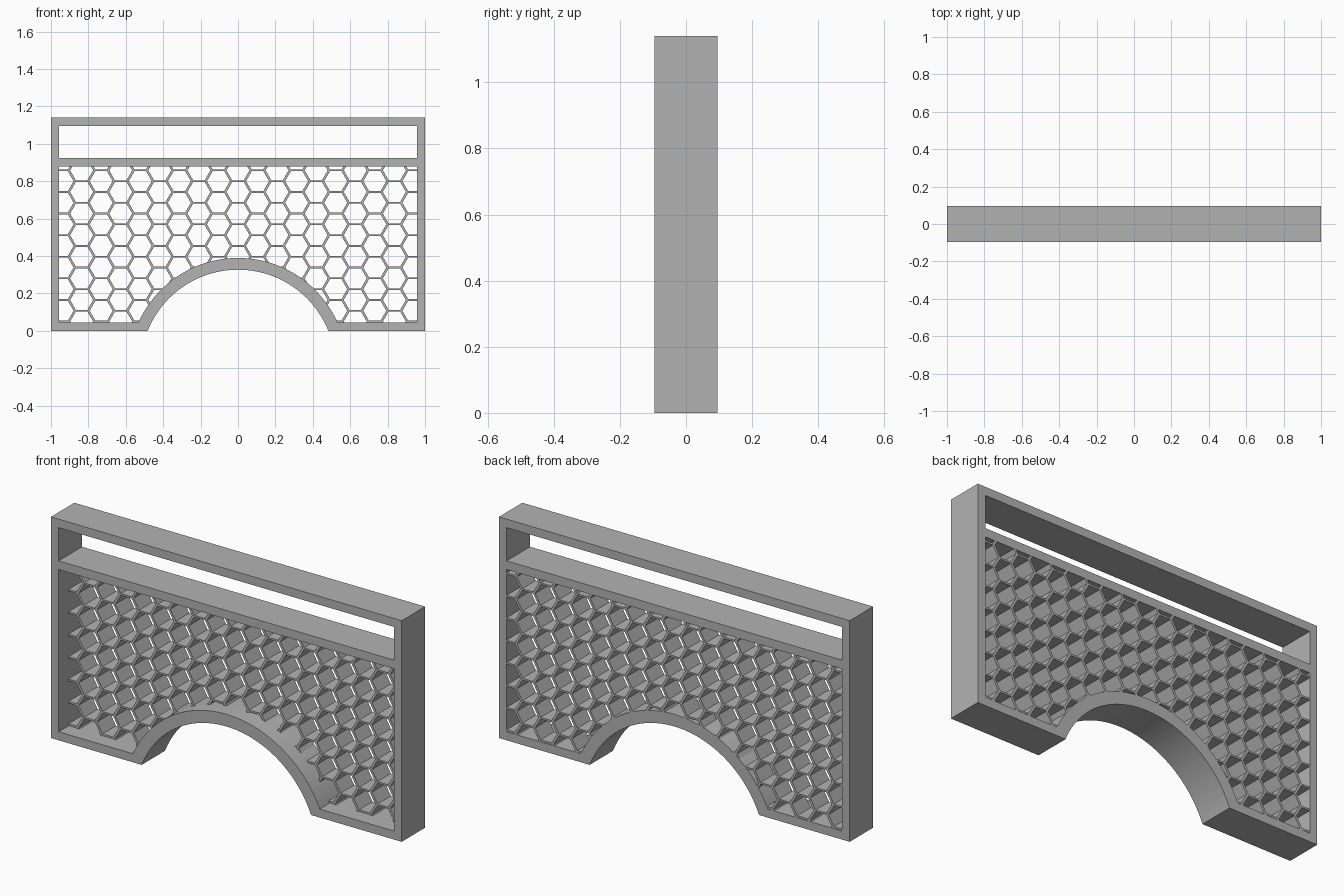
import bpy, bmesh, math
from mathutils import Vector

cube = bpy.data.objects.get("Cube")
if cube:
    bpy.data.objects.remove(cube, do_unlink=True)

# Overall sizes
HALF, TOP, DEPTH = 1.0, 1.14, 0.095
EDGE = 0.044                      # frame bar width
RAIL = (0.88, 0.925)              # middle rail
ARCH_Z, R_IN, R_OUT = -0.193, 0.52, 0.583
MESH_Y = (-0.015, DEPTH)          # honeycomb sits flush with the back
COL, ROW, HEX_R = 0.1045, 0.1155, 0.0615

grey = bpy.data.materials.new("plain grey")
grey.use_nodes = True
grey.diffuse_color = (0.45, 0.45, 0.45, 1)
grey.node_tree.nodes["Principled BSDF"].inputs["Base Color"].default_value = (0.45, 0.45, 0.45, 1)


def arc(radius, z, steps=64):
    """Points on the arch from left to right, starting at height z."""
    a = math.asin((z - ARCH_Z) / radius)
    return [(radius * math.cos(t), ARCH_Z + radius * math.sin(t))
            for t in (math.pi - a - (math.pi - 2 * a) * i / steps for i in range(steps + 1))]


def rect(x, z0, z1):
    return [(-x, z0), (x, z0), (x, z1), (-x, z1)]


def clip(poly, point, normal):
    """Keep the part of a convex polygon on the side the normal points to."""
    out = []
    for p, q in zip(poly, poly[1:] + poly[:1]):
        dp, dq = (p - point).dot(normal), (q - point).dot(normal)
        if dp >= 0:
            out.append(p)
        if dp * dq < 0:
            out.append(p.lerp(q, dp / (dp - dq)))
    return out


def panel(name, loops, y0, y1):
    """Solid plate from an outline and its holes, drawn in x and z."""
    bm = bmesh.new()
    edges = []
    for loop in loops:
        vs = [bm.verts.new((p[0], y0, p[1])) for p in loop]
        edges += [bm.edges.new((a, b)) for a, b in zip(vs, vs[1:] + vs[:1])]
    bmesh.ops.triangle_fill(bm, edges=edges, use_beauty=True, normal=(0, -1, 0))
    bmesh.ops.dissolve_limit(bm, angle_limit=0.001, verts=[], edges=bm.edges[:])
    bm.normal_update()
    faces = bm.faces[:]
    new = bmesh.ops.extrude_face_region(bm, geom=faces, use_keep_orig=True)["geom"]
    bmesh.ops.translate(bm, vec=(0, y1 - y0, 0),
                        verts=[g for g in new if isinstance(g, bmesh.types.BMVert)])
    bmesh.ops.recalc_face_normals(bm, faces=bm.faces[:])
    mesh = bpy.data.meshes.new(name)
    bm.to_mesh(mesh)
    bm.free()
    mesh.materials.append(grey)
    ob = bpy.data.objects.new(name, mesh)
    bpy.context.collection.objects.link(ob)
    bpy.context.view_layer.objects.active = ob
    ob.select_set(True)
    bpy.ops.object.shade_smooth_by_angle(angle=math.radians(25))
    ob.select_set(False)
    return ob


# Frame with the arch cut from its lower edge
inner = HALF - EDGE
outline = [(-HALF, 0)] + arc(R_IN, 0) + [(HALF, 0), (HALF, TOP), (-HALF, TOP)]
opening = [(-inner, EDGE)] + arc(R_OUT, EDGE) + [(inner, EDGE), (inner, RAIL[0]), (-inner, RAIL[0])]
window = rect(inner, RAIL[1], TOP - EDGE)
panel("arched_frame", [outline, opening, window], -DEPTH, DEPTH)

# Honeycomb: hexagonal holes trimmed to the opening
lap = 0.004
centre = Vector((0, ARCH_Z))
holes = []
for c in range(-9, 10):
    for r in range(-1, 10):
        mid = Vector((c * COL, 0.05 + ROW * (r + 0.5 * (c % 2))))
        cell = [mid + HEX_R * Vector((math.cos(k * math.pi / 3), math.sin(k * math.pi / 3)))
                for k in range(6)]
        for point, normal in (((-inner - lap / 2, 0), (1, 0)), ((inner + lap / 2, 0), (-1, 0)),
                              ((0, EDGE - lap / 2), (0, 1)), ((0, RAIL[0] + lap / 2), (0, -1))):
            cell = clip(cell, Vector(point), Vector(normal))
        away = (mid - centre).normalized()
        cell = clip(cell, centre + away * (R_OUT - lap), away)
        if len(cell) > 2:
            holes.append(cell)
sheet = [(-inner - lap, EDGE - lap)] + arc(R_OUT - 2 * lap, EDGE - lap) + [
    (inner + lap, EDGE - lap), (inner + lap, RAIL[0] + lap), (-inner - lap, RAIL[0] + lap)]
panel("honeycomb_screen", [sheet] + holes, MESH_Y[0], MESH_Y[1] - 0.0005)
